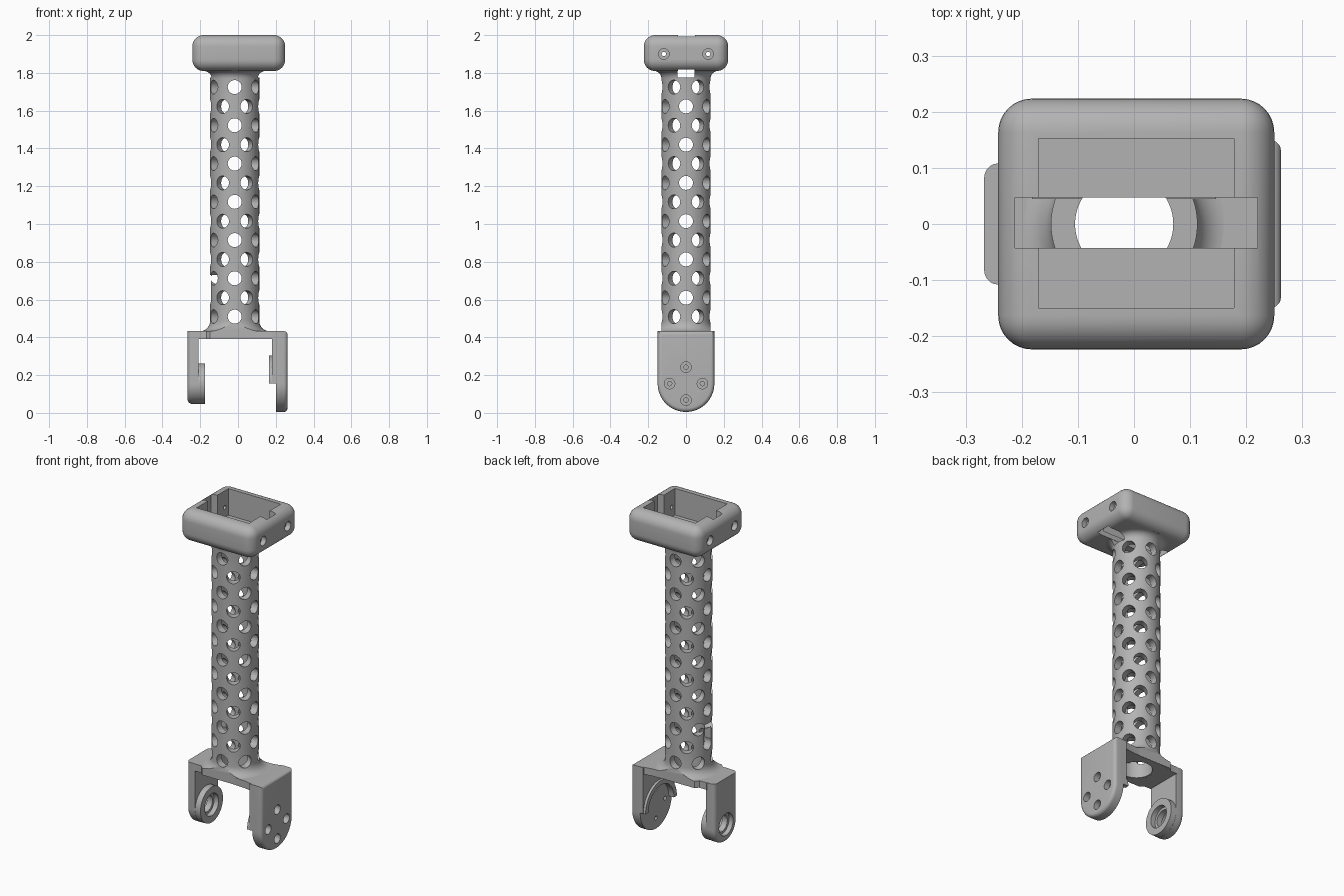
import bpy, bmesh
from math import pi, sin, cos, radians
from mathutils import Matrix, Vector

cube = bpy.data.objects.get("Cube")
if cube:
    bpy.data.objects.remove(cube, do_unlink=True)

grey = bpy.data.materials.new("plain_grey")
grey.use_nodes = True
grey.diffuse_color = (0.45, 0.45, 0.45, 1)
grey.node_tree.nodes["Principled BSDF"].inputs["Base Color"].default_value = (0.45, 0.45, 0.45, 1)

AXIS = -0.0175      # column centre in x
PIVOT = 0.155       # joint height
TUBE, BORE = 0.13, 0.0875


def finish(name, bm):
    bmesh.ops.recalc_face_normals(bm, faces=bm.faces)
    me = bpy.data.meshes.new(name)
    bm.to_mesh(me)
    bm.free()
    me.materials.append(grey)
    ob = bpy.data.objects.new(name, me)
    bpy.context.collection.objects.link(ob)
    return ob


def add_box(bm, lo, hi):
    lo, hi = Vector(lo), Vector(hi)
    m = Matrix.Translation((lo + hi) / 2) @ Matrix.Diagonal((*(hi - lo), 1))
    return bmesh.ops.create_cube(bm, size=1, matrix=m)


def box(name, lo, hi, bevel=0, segments=6):
    bm = bmesh.new()
    add_box(bm, lo, hi)
    if bevel:
        bmesh.ops.bevel(bm, geom=bm.edges[:], offset=bevel, segments=segments,
                        affect='EDGES', profile=0.5)
    return finish(name, bm)


def add_rod(bm, start, end, r, sides=32):
    start, end = Vector(start), Vector(end)
    d = end - start
    m = Matrix.Translation((start + end) / 2) @ d.to_track_quat('Z', 'Y').to_matrix().to_4x4()
    bmesh.ops.create_cone(bm, cap_ends=True, segments=sides, radius1=r, radius2=r,
                          depth=d.length, matrix=m)


def rod(name, start, end, r, sides=48):
    bm = bmesh.new()
    add_rod(bm, start, end, r, sides)
    return finish(name, bm)


def prism(name, points, offset, bevel=0, keep=None):
    """Extrude an outline; optionally round the edges of the far face."""
    bm = bmesh.new()
    face = bm.faces.new([bm.verts.new(p) for p in points])
    far = bmesh.ops.extrude_face_region(bm, geom=[face])["geom"]
    verts = [g for g in far if isinstance(g, bmesh.types.BMVert)]
    bmesh.ops.translate(bm, verts=verts, vec=offset)
    if bevel:
        edges = [e for e in bm.edges if all(v in verts for v in e.verts) and (not keep or keep(e))]
        bmesh.ops.bevel(bm, geom=edges, offset=bevel, segments=5, affect='EDGES', profile=0.5)
    return finish(name, bm)


def boolean(ob, *tools, operation='DIFFERENCE'):
    for tool in tools:
        mod = ob.modifiers.new("cut", 'BOOLEAN')
        mod.operation, mod.solver, mod.object = operation, 'EXACT', tool
        dg = bpy.context.evaluated_depsgraph_get()
        me = bpy.data.meshes.new_from_object(ob.evaluated_get(dg))
        ob.modifiers.clear()
        ob.data = me
        bpy.data.objects.remove(tool, do_unlink=True)


def arm_outline(x, half, top, steps=32):
    arc = [(x, half * cos(a), PIVOT + half * sin(a))
           for a in [pi + pi * i / steps for i in range(steps + 1)]]
    return arc + [(x, half, top), (x, -half, top)]


def screw_hole(y, z, outer, side, sink, depth):
    """Counterbore and narrow through hole along x."""
    return [rod("sink", (outer + side * 0.02, y, z), (outer - side * sink, y, z), 0.028, 24),
            rod("pilot", (outer + side * 0.03, y, z), (outer - side * depth, y, z), 0.012, 16)]


# Column: lathed tube with a flare at both ends
bm = bmesh.new()
bottom, top, flare, lip = 0.391, 1.82, 0.055, 0.04
quarter = [radians(15 * i) for i in range(7)]
profile = [(BORE, bottom), (TUBE + flare, bottom)]
profile += [(TUBE + flare * (1 - sin(a)), 0.432 + flare * (1 - cos(a))) for a in quarter]
profile += [(TUBE + lip * (1 - cos(a)), 1.77 + lip * sin(a)) for a in quarter]
profile += [(TUBE + lip, top), (BORE, top)]
N = 72
rings = [[bm.verts.new((AXIS + r * cos(2 * pi * i / N), r * sin(2 * pi * i / N), z))
          for r, z in profile] for i in range(N)]
for i in range(N):
    a, b = rings[i], rings[(i + 1) % N]
    for j in range(len(profile)):
        k = (j + 1) % len(profile)
        bm.faces.new((a[j], b[j], b[k], a[k]))
column = finish("perforated_column", bm)

# Staggered round holes in the column
bm = bmesh.new()
for step in range(12):
    a = radians(30 * step)
    odd = step % 2 == 0      # sides start half a row higher than the front
    odd = (step - 3) % 2 == 1
    for row in range(6 if odd else 7):
        z = (0.61 if odd else 0.51) + 0.2025 * row
        add_rod(bm, (AXIS + 0.078 * cos(a), 0.078 * sin(a), z),
                (AXIS + 0.16 * cos(a), 0.16 * sin(a), z), 0.037, 24)
holes = finish("hole_cutter", bm)
boolean(column, holes,
        box("front_trim", (-0.4, -0.4, 0.3), (0.4, -0.1305, 0.6)),
        box("back_trim", (-0.4, 0.1305, 0.3), (0.4, 0.4, 0.6)),
        box("cable_exit", (-0.2, -0.032, 0.61), (-0.1, 0.032, 0.73)),
        box("slot", (-0.21, -0.045, 1.775), (0.22, 0.045, 1.9)))

# Head: rounded open tray with cross slot and side screw holes
head = box("head_tray", (-0.242, -0.2235, 1.81), (0.25, 0.2235, 2.0), 0.06, 8)
cuts = [box("cavity", (-0.17, -0.15, 1.84), (0.178, 0.152, 2.1)),
        box("slot", (-0.212, -0.043, 1.7), (0.22, 0.047, 2.1))]
for y in (-0.117, 0.117):
    cuts += screw_hole(y, 1.9, 0.25, 1, 0.03, 0.1)
    cuts += screw_hole(y, 1.9, -0.242, -1, 0.03, 0.1)
boolean(head, *cuts)

# Fork bridge with the tube bore passing through
half_plan = [(-0.215, 0.11), (-0.16, 0.11), (-0.09, 0.13), (0.06, 0.13), (0.14, 0.135), (0.205, 0.148)]
plan = [(x, y, 0.39) for x, y in half_plan] + [(x, -y, 0.39) for x, y in reversed(half_plan)]
bridge = prism("fork_bridge", plan, (0, 0, 0.043))
boolean(bridge, rod("bore", (AXIS, 0, 0.3), (AXIS, 0, 0.5), 0.1))

# Right arm: plain plate with a stepped bearing ring
right_arm = prism("right_arm", arm_outline(-0.21, 0.108, 0.433), (-0.057, 0, 0), 0.025,
                  lambda e: min(v.co.z for v in e.verts) < 0.42)
boolean(right_arm, rod("boss", (-0.24, 0, PIVOT), (-0.175, 0, PIVOT), 0.107, 64), operation='UNION')
boolean(right_arm, rod("bore", (-0.4, 0, PIVOT), (-0.1, 0, PIVOT), 0.05),
        rod("inner_seat", (-0.205, 0, PIVOT), (-0.1, 0, PIVOT), 0.066),
        rod("outer_seat", (-0.4, 0, PIVOT), (-0.24, 0, PIVOT), 0.066))

# Left arm: wide plate with four counterbored screw holes
left_arm = prism("left_arm", arm_outline(0.2, 0.15, 0.433), (0.062, 0, 0), 0.02)
pad = box("pad", (0.18, -0.15, PIVOT), (0.21, 0.15, 0.432))
boolean(left_arm, pad, operation='UNION')
boolean(left_arm, rod("pocket", (0.1, 0, PIVOT), (0.2, 0, PIVOT), 0.122, 64))
cuts = []
for y, z in ((0, 0.087), (0, -0.087), (0.087, 0), (-0.087, 0)):
    cuts += screw_hole(y, PIVOT + z, 0.262, 1, 0.035, 0.1)
boolean(left_arm, *cuts)

# Half-round lip around the pocket of the left arm
arc = [radians(180 * i / 32) for i in range(33)]
lip_outline = [(0.205, r * cos(a), PIVOT + r * sin(a))
               for r, run in ((0.149, arc), (0.122, arc[::-1])) for a in run]
left_lip = prism("left_arm_lip", lip_outline, (-0.04, 0, 0))

for ob in (column, head, bridge, right_arm, left_arm, left_lip):
    bpy.ops.object.select_all(action='DESELECT')
    ob.select_set(True)
    bpy.context.view_layer.objects.active = ob
    bpy.ops.object.shade_smooth_by_angle(angle=radians(32))
